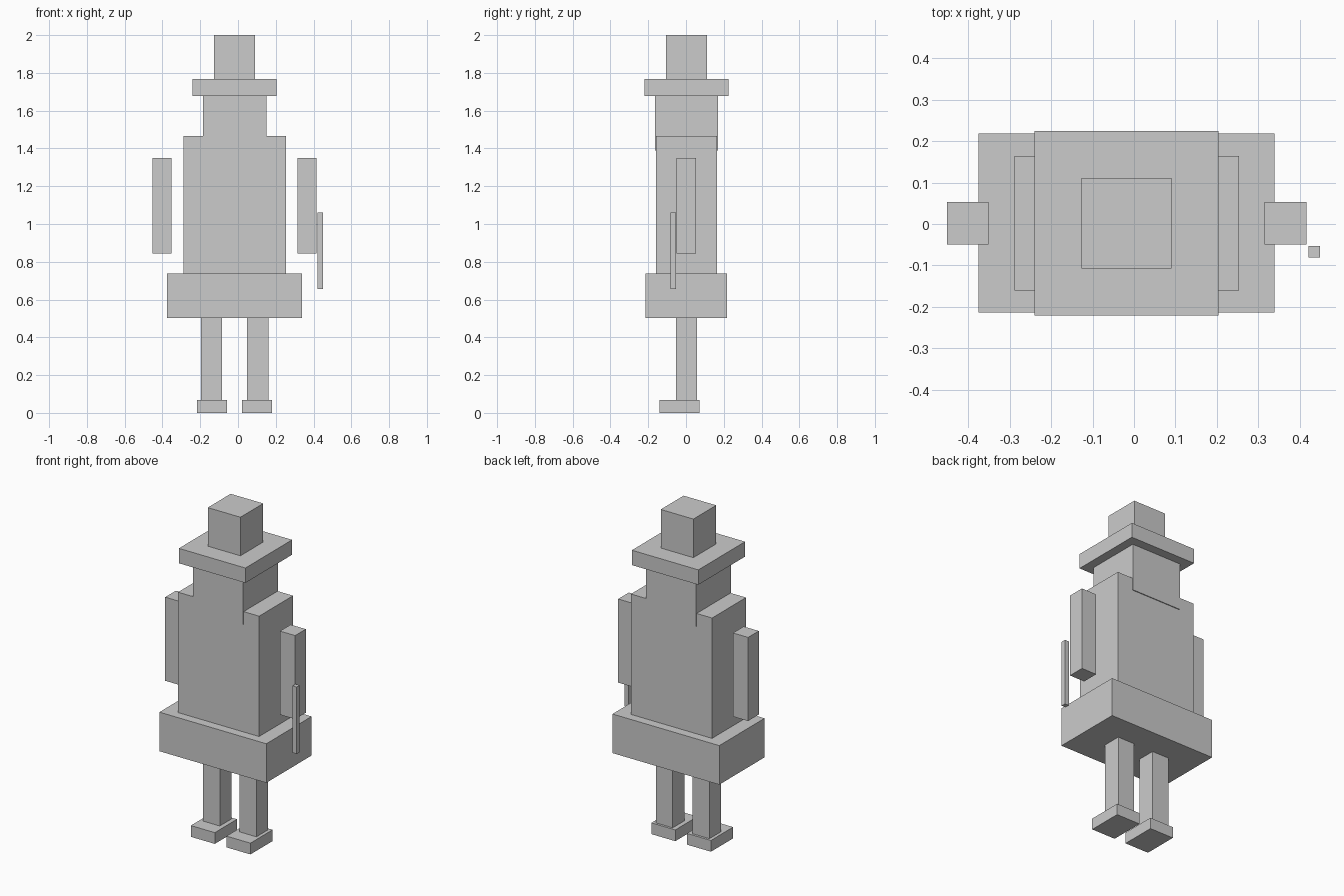
import bpy

if "Cube" in bpy.data.objects:
    bpy.data.objects.remove(bpy.data.objects["Cube"])

CX, CY = -0.018, 0.002  # body axis (the stick shifts the overall centre)


def box(name, x, y, z):
    """Box from (min, max) ranges; x and y are relative to the body axis."""
    r = ((x[0] + CX, x[1] + CX), (y[0] + CY, y[1] + CY), z)
    bpy.ops.mesh.primitive_cube_add(size=1, location=[(a + b) / 2 for a, b in r])
    ob = bpy.context.object
    ob.name = ob.data.name = name
    ob.scale = [b - a for a, b in r]
    bpy.ops.object.transform_apply(location=False, rotation=False, scale=True)
    return ob


def centred(name, half_x, half_y, z):
    return box(name, (-half_x, half_x), (-half_y, half_y), z)


def pair(name, x, y, z):
    box("right_" + name, (-x[1], -x[0]), y, z)
    box("left_" + name, x, y, z)


# Hat, head, body and skirt
centred("hat_crown", 0.109, 0.109, (1.767, 2.0))
centred("hat_brim", 0.222, 0.223, (1.677, 1.767))
centred("head", 0.168, 0.167, (1.39, 1.677))
centred("torso", 0.271, 0.162, (0.739, 1.466))
centred("skirt", 0.357, 0.216, (0.503, 0.739))

# Limbs
pair("arm", (0.333, 0.434), (-0.051, 0.051), (0.845, 1.35))
pair("leg", (0.066, 0.179), (-0.056, 0.056), (0.068, 0.503))
pair("foot", (0.039, 0.199), (-0.142, 0.07), (0.0, 0.068))

# Stick beside the left hand
box("stick", (0.439, 0.467), (-0.083, -0.055), (0.656, 1.06))
